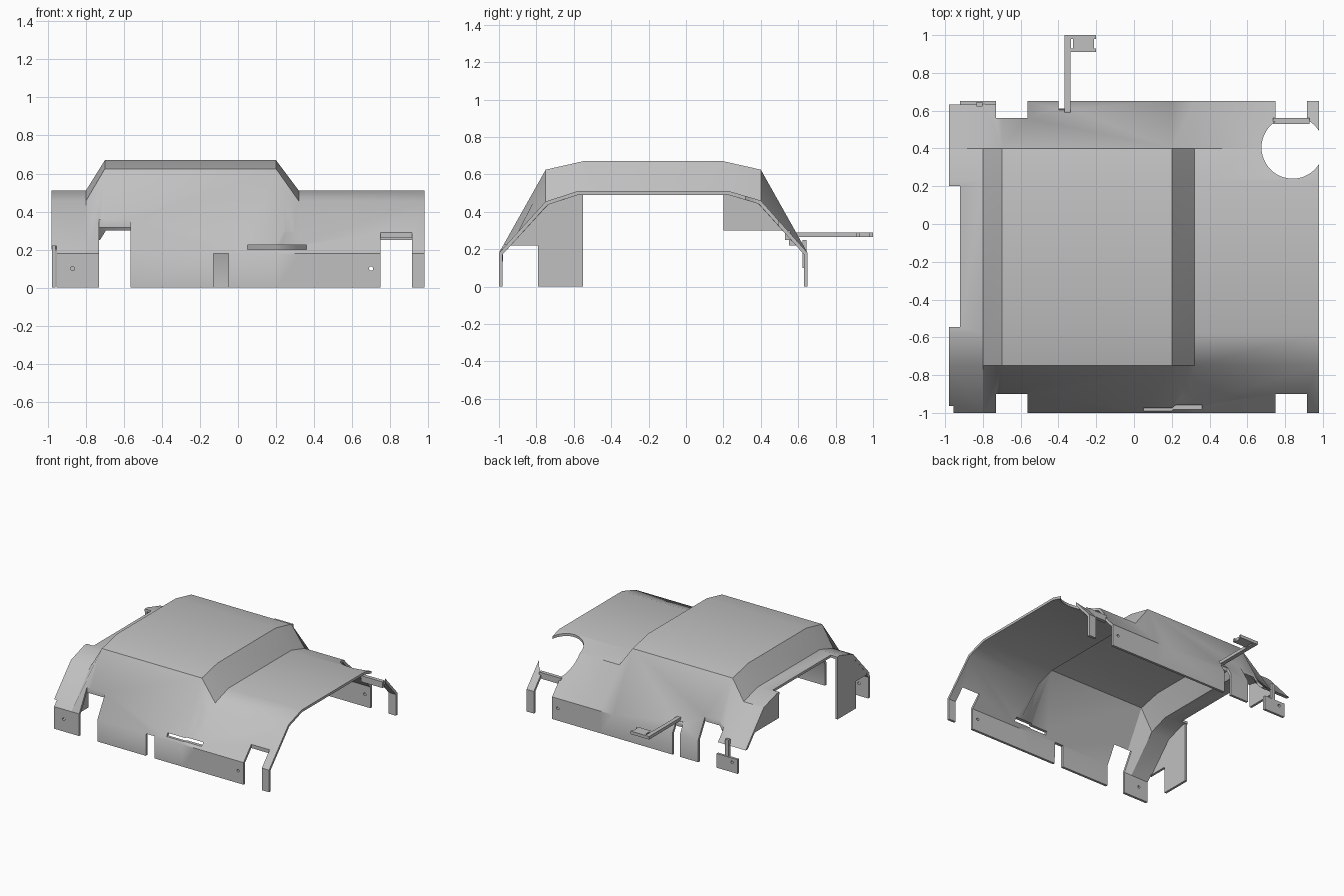
import bpy, bmesh, math

cube = bpy.data.objects.get("Cube")
if cube:
    bpy.data.objects.remove(cube, do_unlink=True)

GREY = (0.53, 0.53, 0.53, 1)
mat = bpy.data.materials.new("plain grey")
mat.use_nodes = True
mat.diffuse_color = GREY
mat.node_tree.nodes["Principled BSDF"].inputs["Base Color"].default_value = GREY


def finish(name, bm):
    mesh = bpy.data.meshes.new(name)
    bm.to_mesh(mesh)
    bm.free()
    obj = bpy.data.objects.new(name, mesh)
    bpy.context.collection.objects.link(obj)
    mesh.materials.append(mat)
    return obj


def box(name, x, y, z):
    bm = bmesh.new()
    bmesh.ops.create_cube(bm, size=1)
    for v in bm.verts:
        for i, (lo, hi) in enumerate((x, y, z)):
            v.co[i] = lo if v.co[i] < 0 else hi
    return finish(name, bm)


def cylinder(name, centre, radius, depth, along_y=False):
    bm = bmesh.new()
    bmesh.ops.create_cone(bm, cap_ends=True, segments=48, radius1=radius, radius2=radius, depth=depth)
    obj = finish(name, bm)
    obj.location = centre
    if along_y:
        obj.rotation_euler.x = math.pi / 2
    return obj


def side_plate(name, outline, x0, x1):
    bm = bmesh.new()
    face = bm.faces.new([bm.verts.new((x0, y, z)) for y, z in outline])
    new = bmesh.ops.extrude_face_region(bm, geom=[face])["geom"]
    for v in new:
        if isinstance(v, bmesh.types.BMVert):
            v.co.x = x1
    bmesh.ops.recalc_face_normals(bm, faces=bm.faces)
    return finish(name, bm)


def apply(obj, mod):
    bpy.context.view_layer.objects.active = obj
    bpy.ops.object.modifier_apply(modifier=mod.name)


def cut(obj, cutter):
    cutter.hide_render = True
    mod = obj.modifiers.new("cut", 'BOOLEAN')
    mod.operation, mod.solver, mod.object = 'DIFFERENCE', 'EXACT', cutter
    bpy.context.view_layer.update()
    apply(obj, mod)
    bpy.data.objects.remove(cutter, do_unlink=True)


# Body shell: low and raised cross-sections lofted along x
low = [(-1, 0), (-1, .18), (-.75, .455), (-.58, .51), (.23, .51), (.4, .46), (.65, .18), (.65, 0)]
high = [(-1, 0), (-1, .18), (-.75, .625), (-.55, .67), (.2, .67), (.4, .625), (.65, .18), (.65, 0)]
stations = [(-.98, low), (-.8, low), (-.7, high), (.2, high), (.32, low), (.98, low)]
bm = bmesh.new()
rows = [[bm.verts.new((x, y, z)) for y, z in profile] for x, profile in stations]
for a, b in zip(rows, rows[1:]):
    for j in range(len(low) - 1):
        bm.faces.new((a[j], b[j], b[j + 1], a[j + 1]))
shell = finish("body_shell", bm)
solid = shell.modifiers.new("thickness", 'SOLIDIFY')
solid.thickness, solid.offset, solid.use_even_offset = .02, -1, True
apply(shell, solid)

# Skirt notches, slots and side recess
FRONT, BACK, TALL = (-1.2, -.9), (.56, .9), (-.1, .5)
for x, y, z in [
    ((-.73, -.565), FRONT, TALL), ((.75, .915), FRONT, TALL),
    ((-.73, -.565), BACK, TALL), ((.75, .915), BACK, TALL),
    ((-.13, -.05), FRONT, (-.1, .18)),
    ((.05, .36), FRONT, (.2, .225)),
    ((-.4, -.335), BACK, (-.1, .25)),
    ((-1.1, -.92), (-.545, .2), (-.1, .8)),
    ((-1.1, -.955), FRONT, (-.1, .22)),
    ((-1.1, -.72), BACK, (-.1, .2)),
]:
    cut(shell, box("cutter", x, y, z))

# Round opening and bolt holes
cut(shell, cylinder("cutter", (.84, .405, .4), .165, 1))
for x in (-.87, .7):
    cut(shell, cylinder("cutter", (x, 0, .1), .011, 3, True))

# Side plates under the overhanging edge
side_plate("front_side_plate", [(-.95, .22), (-.79, .22), (-.79, 0), (-.55, 0), (-.55, .495),
                                (-.58, .495), (-.745, .44)], -.979, -.96)
side_plate("back_side_plate", [(.2, .3), (.53, .3), (.395, .45), (.23, .495), (.2, .495)], -.979, -.96)

# Hanging corner tab
tab = box("corner_tab", (-.92, -.73), (.63, .65), (0, .115))
cut(tab, cylinder("cutter", (-.87, .64, .1 - .02), .011, .2, True))
box("corner_tab_strap", (-.835, -.803), (.622, .645), (.1, .25))

# Bar joining the back corner leg
box("corner_bar", (.735, .93), (.53, .56), (.25, .3))

# Arm with slotted head
box("arm", (-.368, -.335), (.59, 1), (.265, .29))
head = box("arm_head", (-.336, -.2), (.91, 1), (.265, .29))
cut(head, box("cutter", (-.334, -.322), (.93, .98), (.2, .4)))
cut(head, box("cutter", (-.212, -.1), (.93, .98), (.2, .4)))
box("arm_bracket", (-.4, -.335), (.55, .605), (.22, .265))

# Smooth the gentle bends, keep hard folds sharp
bpy.ops.object.select_all(action='DESELECT')
shell.select_set(True)
bpy.context.view_layer.objects.active = shell
bpy.ops.object.shade_smooth_by_angle(angle=math.radians(30))
